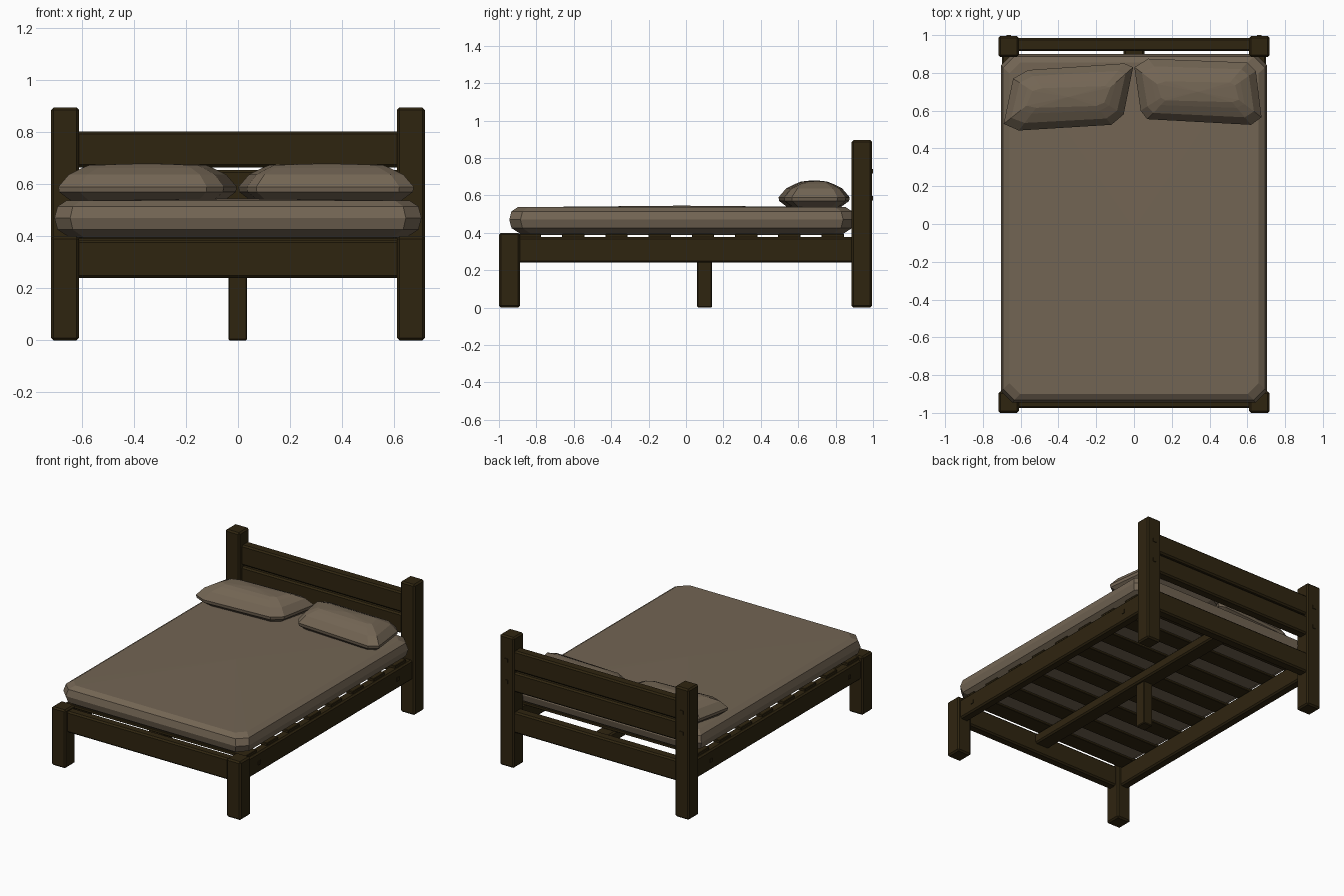
import bpy, bmesh
from mathutils import Vector

cube = bpy.data.objects.get("Cube")
if cube:
    bpy.data.objects.remove(cube, do_unlink=True)


def material(name, color):
    m = bpy.data.materials.new(name)
    m.use_nodes = True
    m.diffuse_color = (*color, 1)
    m.node_tree.nodes["Principled BSDF"].inputs["Base Color"].default_value = (*color, 1)
    return m


wood = material("dark wood", (0.028, 0.018, 0.005))
fabric = material("taupe fabric", (0.17, 0.13, 0.088))


def finish(name, bm, mat):
    bmesh.ops.recalc_face_normals(bm, faces=bm.faces)
    mesh = bpy.data.meshes.new(name)
    bm.to_mesh(mesh)
    bm.free()
    mesh.materials.append(mat)
    obj = bpy.data.objects.new(name, mesh)
    bpy.context.collection.objects.link(obj)
    return obj


def board(name, x, y, z, bevel=0.01):
    """Box from (min, max) ranges with chamfered edges."""
    bm = bmesh.new()
    bmesh.ops.create_cube(bm, size=1)
    for v in bm.verts:
        v.co = Vector([(r[0] + r[1]) / 2 + c * (r[1] - r[0]) for r, c in zip((x, y, z), v.co)])
    obj = finish(name, bm, wood)
    if bevel:
        mod = obj.modifiers.new("chamfer", 'BEVEL')
        mod.width = bevel
        mod.segments = 1
    return obj


def cushion(name, outline, layers, peak):
    """Stack inset copies of an outline, capped with a low dome."""
    bm = bmesh.new()
    xs, ys = zip(*outline)
    cx, cy = (min(xs) + max(xs)) / 2, (min(ys) + max(ys)) / 2
    hx, hy = max(xs) - cx, max(ys) - cy
    rings = []
    for z, inset in layers:
        sx, sy = 1 - inset / hx, 1 - inset / hy
        rings.append([bm.verts.new((cx + (x - cx) * sx, cy + (y - cy) * sy, z)) for x, y in outline])
    n = len(outline)
    for low, high in zip(rings, rings[1:]):
        for i in range(n):
            j = (i + 1) % n
            bm.faces.new((low[i], low[j], high[j], high[i]))
    bm.faces.new(rings[0])
    top = bm.verts.new((cx, cy, peak))
    for i in range(n):
        bm.faces.new((rings[-1][i], rings[-1][(i + 1) % n], top))
    return finish(name, bm, fabric)


# Posts, side rails and wooden plugs
for side, s in (("right", -1), ("left", 1)):
    def span(a, b):
        return tuple(sorted((a * s, b * s)))
    board(side + "_foot_post", span(0.61, 0.718), (-1, -0.888), (0, 0.4))
    board(side + "_head_post", span(0.61, 0.718), (0.885, 0.995), (0, 0.895))
    board(side + "_side_rail", span(0.635, 0.7), (-0.9, 0.9), (0.24, 0.377))
    for y in (-0.77, 0.73):
        board(side + "_rail_plug", span(0.69, 0.705), (y - 0.012, y + 0.012), (0.295, 0.32), 0)
    for z in (0.585, 0.73):
        board(side + "_post_plug", span(0.652, 0.676), (0.98, 1), (z - 0.012, z + 0.012), 0)

# Cross rails and headboard planks
board("foot_rail", (-0.63, 0.63), (-0.975, -0.91), (0.24, 0.385))
for name, z in (("head_rail", (0.24, 0.385)), ("lower_headboard", (0.52, 0.655)),
                ("upper_headboard", (0.665, 0.803))):
    board(name, (-0.63, 0.63), (0.915, 0.985), z)

# Centre support
board("centre_beam", (-0.055, 0.055), (-0.93, 0.93), (0.305, 0.375))
board("centre_leg", (-0.037, 0.035), (0.06, 0.14), (0, 0.32), 0.005)

# Slats
for i in range(8):
    y = -0.834 + i * 0.2312
    board("slat", (-0.685, 0.685), (y - 0.06, y + 0.06), (0.374, 0.395), 0.003)

# Mattress
x, front, back, c = 0.705, -0.945, 0.9, 0.06
half = [(x - c, front), (x, front + c), (x, back - c), (x - c, back)]
cushion("mattress", half + [(-px, py) for px, py in reversed(half)],
        [(0.388, 0.07), (0.425, 0.012), (0.47, 0), (0.515, 0.012), (0.537, 0.046)], 0.545)

# Pillows
profile = [(0.535, 0.05), (0.57, 0.003), (0.59, 0), (0.637, 0.04), (0.662, 0.09), (0.674, 0.12)]
cushion("right_pillow", [(-0.69, 0.53), (-0.61, 0.495), (-0.12, 0.525), (-0.055, 0.58),
                         (-0.005, 0.83), (-0.05, 0.85), (-0.56, 0.815), (-0.64, 0.77)], profile, 0.68)
cushion("left_pillow", [(0.035, 0.6), (0.07, 0.555), (0.62, 0.525), (0.675, 0.565),
                        (0.645, 0.81), (0.6, 0.855), (0.075, 0.875), (0.002, 0.83)], profile, 0.68)
